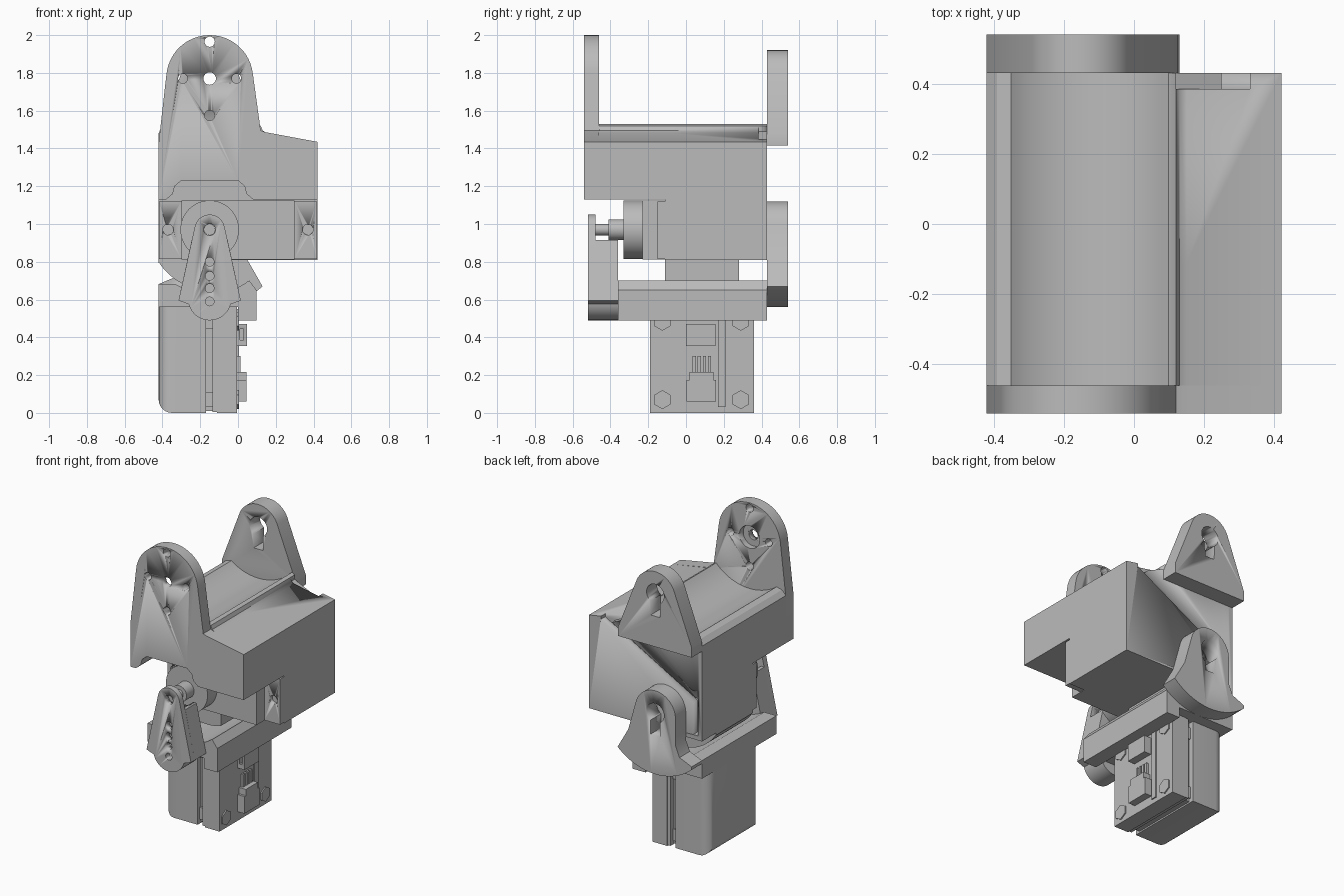
import bpy, bmesh
from math import sin, cos, radians, pi

if "Cube" in bpy.data.objects:
    bpy.data.objects.remove(bpy.data.objects["Cube"])

GREY = (0.5, 0.5, 0.5, 1)
mat = bpy.data.materials.new("plain grey")
mat.use_nodes = True
mat.diffuse_color = GREY
mat.node_tree.nodes["Principled BSDF"].inputs["Base Color"].default_value = GREY

AX = -0.15            # x of both pivot axes
TOP, LOW = 1.77, 0.97  # heights of the two pivots


def finish(name, bm):
    bmesh.ops.recalc_face_normals(bm, faces=bm.faces)
    me = bpy.data.meshes.new(name)
    bm.to_mesh(me)
    bm.free()
    me.materials.append(mat)
    ob = bpy.data.objects.new(name, me)
    bpy.context.collection.objects.link(ob)
    me.shade_smooth()
    bpy.ops.object.select_all(action='DESELECT')
    bpy.context.view_layer.objects.active = ob
    ob.select_set(True)
    bpy.ops.object.shade_smooth_by_angle(angle=radians(25))
    return ob


def arc(cx, cz, r, a, b, n=24):
    angles = [radians(a + (b - a) * i / n) for i in range(n + 1)]
    return [(cx + r * cos(t), cz + r * sin(t)) for t in angles]


def prism(name, pts, y0, y1):
    """Front outline (x, z) carried from y0 to y1."""
    bm = bmesh.new()
    face = bm.faces.new([bm.verts.new((x, y0, z)) for x, z in pts])
    ext = bmesh.ops.extrude_face_region(bm, geom=[face])
    verts = [v for v in ext["geom"] if isinstance(v, bmesh.types.BMVert)]
    bmesh.ops.translate(bm, verts=verts, vec=(0, y1 - y0, 0))
    return finish(name, bm)


def box(name, x, y, z):
    return prism(name, [(x[0], z[0]), (x[1], z[0]), (x[1], z[1]), (x[0], z[1])], *y)


def disc(name, x, z, r, y0, y1, n=32):
    return prism(name, arc(x, z, r, 0, 360 - 360 / n, n - 1), y0, y1)


def cut(ob, cutters):
    for c in cutters:
        c.hide_render = True
        m = ob.modifiers.new("cut", 'BOOLEAN')
        m.operation, m.solver, m.object = 'DIFFERENCE', 'EXACT', c
    bpy.context.view_layer.objects.active = ob
    bpy.ops.object.select_all(action='DESELECT')
    ob.select_set(True)
    for m in list(ob.modifiers):
        bpy.ops.object.modifier_apply(modifier=m.name)
    for c in cutters:
        bpy.data.objects.remove(c)


def keyhole(z):
    pts = arc(AX, z, 0.065, -58, 238) + [(AX - 0.034, z - 0.15), (AX + 0.034, z - 0.15)]
    return prism("keyhole", pts, 0.4, 0.6)


# Clearance arch under the upper frame, shared by plate and frame
notch = [(-0.42, 1.13), (-0.38, 1.13), (-0.345, 1.16), (-0.335, 1.2), (-0.3, 1.23),
         (0, 1.23), (0.035, 1.2), (0.045, 1.16), (0.08, 1.13), (0.42, 1.13)]

# Upper front arm plate with mounting holes
plate = prism("upper_front_arm", notch + [(0.42, 1.435), (0.14, 1.487), (0.12, 1.495)]
              + arc(AX, TOP, 0.23, 6, 174) + [(-0.42, 1.43)], -0.54, -0.46)
spots = [(0, 0, 0.033), (0, 0.195, 0.027), (-0.142, 0, 0.025), (0.142, 0, 0.025), (0, -0.195, 0.027)]
cut(plate, [disc("hole", AX + dx, TOP + dz, r, -0.6, -0.4) for dx, dz, r in spots]
    + [disc("counterbore", AX, TOP, 0.075, -0.5, -0.4)])

# Upper frame with a trough swept by the next joint
crest = [(0.42, 1.435), (0.15, 1.483), (0.13, 1.495), (0.12, 1.52), (0.1, 1.53)]
trough = arc(AX, TOP, 0.345, -44, -122) + [(-0.35, 1.49), (-0.39, 1.48), (-0.42, 1.45)]
frame_front = prism("upper_frame_front", notch + crest + trough, -0.46, -0.11)
frame_back = prism("upper_frame_back", [(-0.42, 0.81), (0.42, 0.81)] + crest + trough, -0.11, 0.43)
groove = prism("groove", [(-0.38, 1.04), (0.33, 1.43), (0.33, 1.52), (0.12, 1.52), (0.12, 1.49),
                          (0.25, 1.43), (-0.38, 1.085)], 0.385, 0.5)
cut(frame_back, [groove, box("cable_slot", (-0.39, -0.355), (0.385, 0.5), (0.84, 1.09))])

# Upper rear ear, flat bottomed
ear = prism("upper_rear_ear", [(-0.42, 1.415), (0.125, 1.415), (0.125, 1.48)]
            + arc(AX, TOP, 0.15, 20, 160) + [(-0.42, 1.48)], 0.43, 0.54)
cut(ear, [keyhole(TOP)])

# Upper servo: front case, flanges, output disc and shaft
box("upper_servo_case", (-0.3, 0.3), (-0.23, -0.11), (0.812, 1.125))
for side, label in ((-1, "right"), (1, "left")):
    flange = box(label + "_servo_flange", sorted((side * 0.3, side * 0.418)), (-0.15, -0.11), (0.815, 1.12))
    cut(flange, [disc("hole", side * 0.37, LOW, 0.028, -0.2, -0.125)])
disc("output_disc", AX, LOW, 0.155, -0.33, -0.23, 48)
disc("output_shaft", AX, LOW, 0.055, -0.41, -0.33)
disc("shaft_tip", AX, LOW, 0.03, -0.48, -0.41)

# Rounded neck under the upper frame
prism("neck", [(-0.42, 0.81), (-0.42, 0.795)] + arc(AX, LOW, 0.32, 214, 288) + [(-0.05, 0.81)], -0.11, 0.28)

# Lower front arm: thin tall horn over a thicker foot
foot = [(-0.315, 0.595)] + arc(AX, 0.605, 0.115, 195, 345) + [(0.015, 0.595)]
horn = prism("lower_front_arm", foot + arc(AX, LOW, 0.08, 12, 168), -0.52, -0.48)
heights = (0.59, 0.66, 0.725, 0.8)
cut(horn, [disc("hole", AX, z, 0.023, -0.6, -0.4) for z in heights]
    + [disc("hole", AX, LOW, 0.031, -0.6, -0.4)])
block = prism("lower_arm_block", foot + [(-0.055, 0.915), (-0.245, 0.915)], -0.48, -0.36)
cut(block, [disc("shaft_relief", AX, LOW, 0.09, -0.6, -0.3)]
    + [disc("hole", AX, z, 0.023, -0.6, -0.44) for z in heights])

# Lower bracket with its own trough
prism("lower_bracket", [(-0.42, 0.56), (0, 0.56), (0, 0.49), (0.098, 0.49), (0.098, 0.65), (0.06, 0.7)]
      + arc(AX, LOW, 0.34, -53, -122) + [(-0.42, 0.682)], -0.36, 0.43)

# Lower rear ear with a swept round bottom
low_ear = prism("lower_rear_ear", arc(AX, LOW, 0.41, 229, 313) + [(0.05, 0.81)]
                + arc(AX, LOW, 0.15, 12, 180) + [(-0.3, 0.79), (-0.33, 0.72), (-0.42, 0.682)], 0.43, 0.54)
cut(low_ear, [keyhole(LOW)])

# Lower servo: rounded case, recessed waist and end cover
bm = bmesh.new()
bmesh.ops.create_cube(bm, size=1)
for v in bm.verts:
    v.co = (-0.295 + v.co.x * 0.25, 0.085 + v.co.y * 0.54, 0.28 + v.co.z * 0.56)
edges = [e for e in bm.edges if all(v.co.x < -0.4 for v in e.verts)
         and not all(v.co.z > 0.5 for v in e.verts)]
bmesh.ops.bevel(bm, geom=edges, offset=0.07, segments=6, affect='EDGES', profile=0.5)
finish("lower_servo_case", bm)
box("servo_waist", (-0.17, -0.135), (-0.15, 0.32), (0.01, 0.56))
box("servo_seam", (-0.135, -0.112), (-0.185, 0.355), (0.005, 0.56))
box("servo_cover", (-0.112, -0.004), (-0.19, 0.36), (0, 0.56))
for y in (-0.125, 0.29):
    for z in (0.07, 0.485):
        box("case_screw", (-0.17, -0.135), (y - 0.04, y + 0.04), (z - 0.04, z + 0.04))
        bm = bmesh.new()
        bmesh.ops.create_cone(bm, cap_ends=True, segments=6, radius1=0.05, radius2=0.05, depth=0.008)
        for v in bm.verts:
            v.co = (v.co.z, y + v.co.x, z + v.co.y)
        finish("hex_screw", bm)

# Connectors on the cover
hook = box("upper_connector", (-0.004, 0.048), (0, 0.155), (0.355, 0.47))
cut(hook, [box("socket", (0.01, 0.03), (-0.1, 0.13), (0.385, 0.445))])
box("plug", (-0.004, 0.046), (0.003, 0.16), (0.06, 0.175))
box("plug_neck", (-0.004, 0.046), (0.018, 0.145), (0.175, 0.217))
for i in range(4):
    y = 0.035 + i * 0.027
    box("pin", (-0.004, 0.014), (y, y + 0.017), (0.217, 0.3))
box("cover_rib", (-0.004, 0.004), (0.17, 0.21), (0.03, 0.55))
box("cover_rib_top", (-0.004, 0.004), (-0.02, 0.17), (0.535, 0.55))
